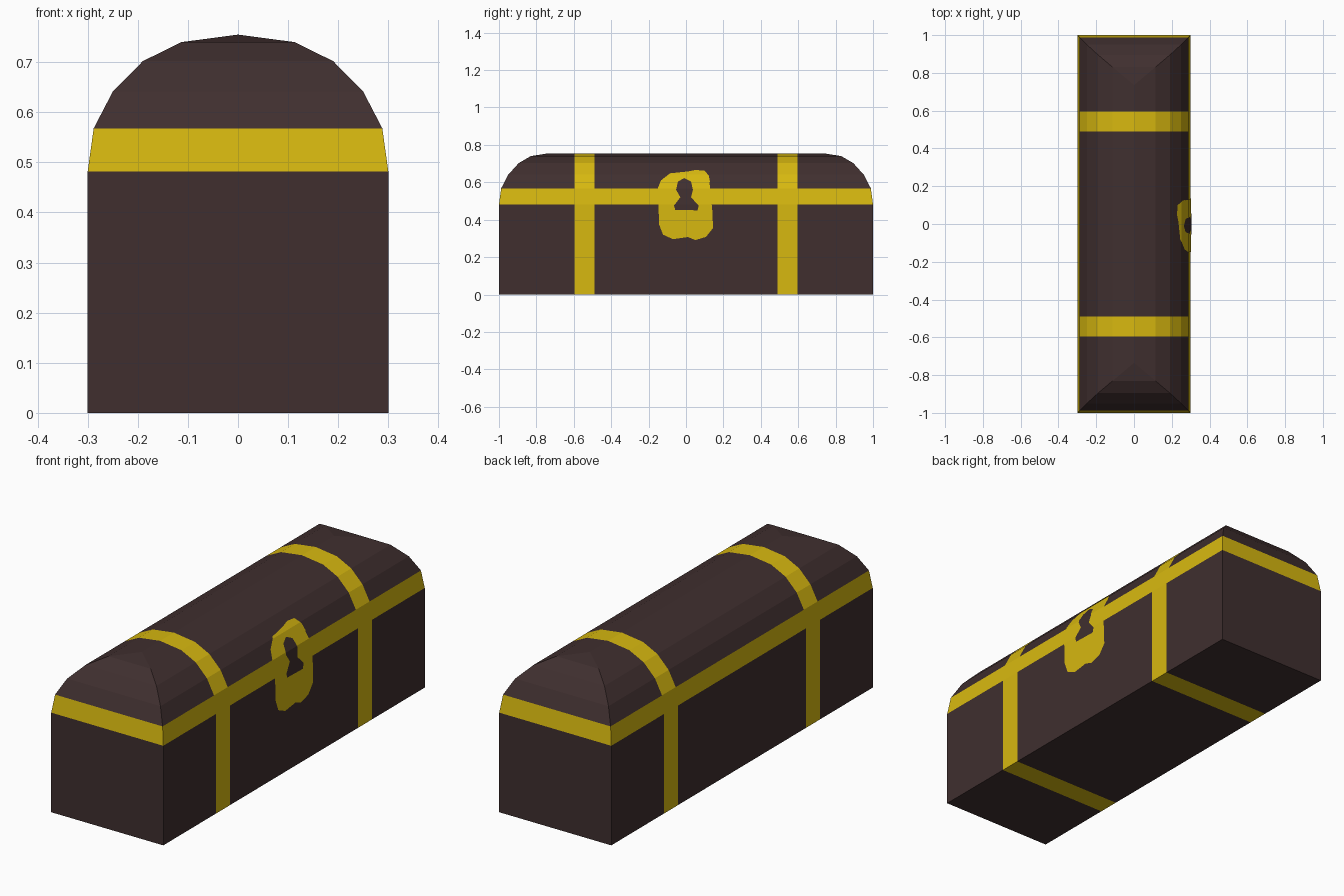
import bpy, bmesh

if "Cube" in bpy.data.objects:
    bpy.data.objects.remove(bpy.data.objects["Cube"])

# Half width, half length, height of each rectangular ring, bottom to ridge
RINGS = [(0.30, 1.0, 0.0), (0.30, 1.0, 0.482), (0.288, 0.988, 0.568),
         (0.25, 0.95, 0.641), (0.19, 0.895, 0.702), (0.113, 0.83, 0.74),
         (0.0, 0.735, 0.755)]
BAND_Z = (0.482, 0.568)
BAND_Y = (0.49, 0.595)


def material(name, colour):
    m = bpy.data.materials.new(name)
    m.diffuse_color = (*colour, 1)
    m.use_nodes = True
    m.node_tree.nodes["Principled BSDF"].inputs["Base Color"].default_value = m.diffuse_color
    return m


brown = material("dark_wood", (0.050, 0.028, 0.028))
gold = material("gold_trim", (0.680, 0.479, 0.005))


def finish(name, bm, mats):
    me = bpy.data.meshes.new(name)
    bm.to_mesh(me)
    bm.free()
    for m in mats:
        me.materials.append(m)
    ob = bpy.data.objects.new(name, me)
    bpy.context.collection.objects.link(ob)
    return ob


def cut(bm, co, no):
    bmesh.ops.bisect_plane(bm, geom=bm.verts[:] + bm.edges[:] + bm.faces[:],
                           dist=1e-5, plane_co=co, plane_no=no)


# Chest: stacked rings with a hipped, rounded lid
bm = bmesh.new()
rings = [[bm.verts.new((sx * x, sy * y, z))
          for sx, sy in ((-1, -1), (1, -1), (1, 1), (-1, 1))] for x, y, z in RINGS]
bm.faces.new(rings[0][::-1])
for a, b in zip(rings, rings[1:]):
    for i in range(4):
        j = (i + 1) % 4
        bm.faces.new((a[i], a[j], b[j], b[i]))
bmesh.ops.remove_doubles(bm, verts=bm.verts[:], dist=1e-5)

# Straps: cut across the chest, then colour by position
for y in BAND_Y:
    for s in (-1, 1):
        cut(bm, (0, s * y, 0), (0, 1, 0))
bmesh.ops.recalc_face_normals(bm, faces=bm.faces[:])
for f in bm.faces:
    c = f.calc_center_median()
    rim = BAND_Z[0] < c.z < BAND_Z[1]
    strap = BAND_Y[0] < abs(c.y) < BAND_Y[1]
    f.material_index = int(rim or strap)
finish("chest", bm, [brown, gold])


def side_x(z):
    for (x0, _, z0), (x1, _, z1) in zip(RINGS, RINGS[1:]):
        if z <= z1:
            return x0 + (x1 - x0) * (z - z0) / (z1 - z0)
    return 0.0


def plate(name, outline, offset, mat):
    """Thin (y, z) outline folded over the right side of the chest."""
    bm = bmesh.new()
    bm.faces.new([bm.verts.new((0, y, z)) for y, z in outline])
    bmesh.ops.triangulate(bm, faces=bm.faces[:])
    for _, _, z in RINGS[1:-1]:
        cut(bm, (0, 0, z), (0, 0, 1))
    for v in bm.verts:
        v.co.x = side_x(v.co.z) + offset
    for f in bm.faces:
        f.normal_update()
        if f.normal.x < 0:
            f.normal_flip()
    finish(name, bm, [mat])


# Lock plate and keyhole
plate("lock_plate", [
    (0.05, 0.666), (0.10, 0.662), (0.122, 0.635), (0.128, 0.605), (0.112, 0.568),
    (0.118, 0.476), (0.142, 0.435), (0.144, 0.355), (0.107, 0.308), (0.05, 0.291),
    (0.01, 0.307), (-0.07, 0.296), (-0.123, 0.32), (-0.144, 0.375), (-0.139, 0.465),
    (-0.15, 0.57), (-0.134, 0.61), (-0.085, 0.648), (0.01, 0.658)], 0.002, gold)
plate("keyhole", [
    (-0.01, 0.622), (0.027, 0.604), (0.037, 0.56), (0.027, 0.52), (0.068, 0.475),
    (0.062, 0.45), (-0.058, 0.453), (-0.064, 0.476), (-0.03, 0.52), (-0.053, 0.56),
    (-0.043, 0.604)], 0.004, brown)
